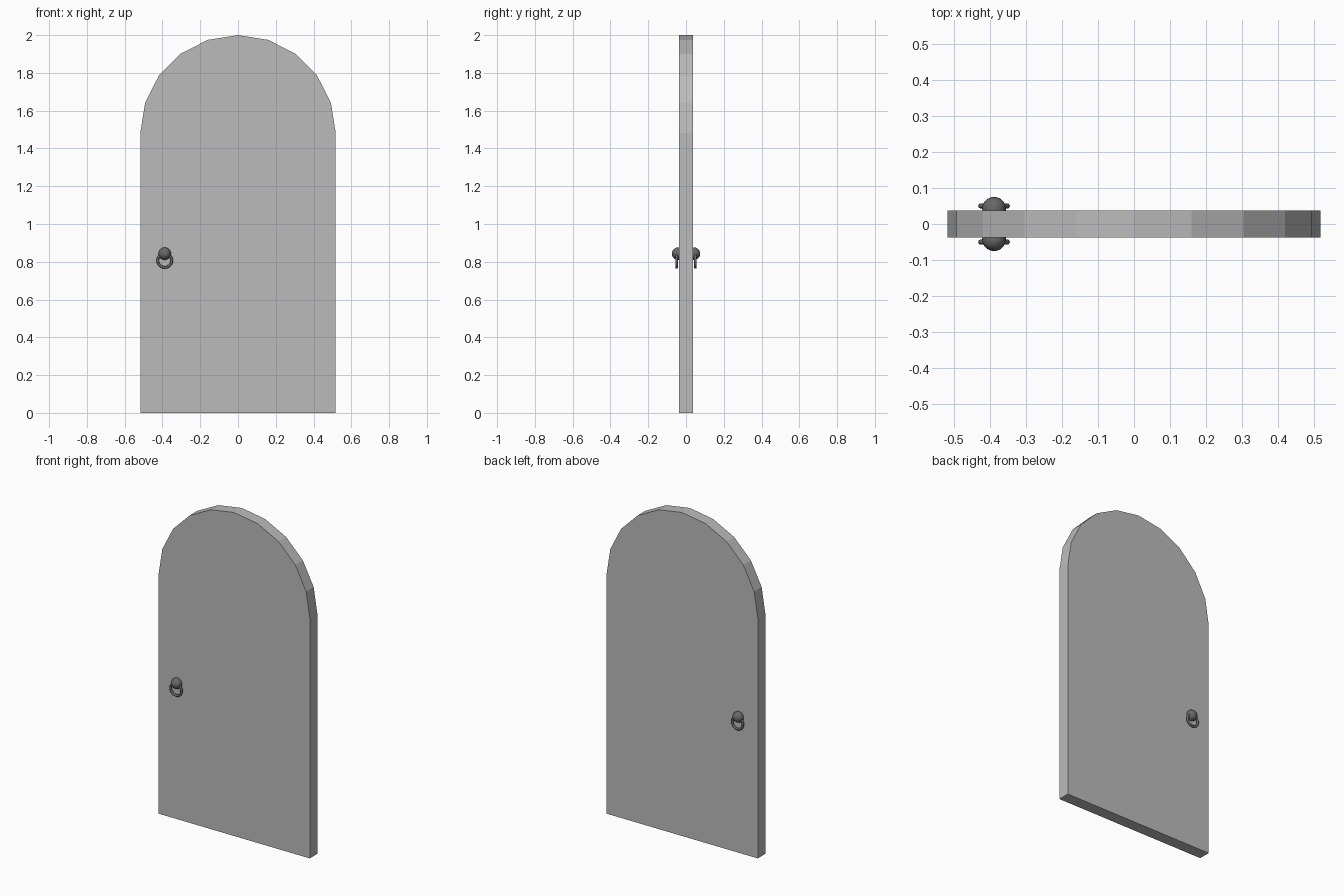
import bpy, bmesh, math

if "Cube" in bpy.data.objects:
    bpy.data.objects.remove(bpy.data.objects["Cube"])

def material(name, v):
    m = bpy.data.materials.new(name)
    m.diffuse_color = (v, v, v, 1)
    m.use_nodes = True
    m.node_tree.nodes["Principled BSDF"].inputs["Base Color"].default_value = m.diffuse_color
    return m

wood = material("light_grey", 0.5)
iron = material("dark_grey", 0.14)

# Door slab: straight sides with a ten-segment round arch
R, SPRING, HALF = 0.517, 1.483, 0.037
profile = [(-R, 0), (R, 0)]
for i in range(11):
    a = math.pi * i / 10
    profile.append((R * math.cos(a), SPRING + R * math.sin(a)))
bm = bmesh.new()
face = bm.faces.new([bm.verts.new((x, -HALF, z)) for x, z in profile])
ext = bmesh.ops.extrude_face_region(bm, geom=[face])
for v in ext["geom"]:
    if isinstance(v, bmesh.types.BMVert):
        v.co.y = HALF
bmesh.ops.recalc_face_normals(bm, faces=bm.faces)
mesh = bpy.data.meshes.new("door")
bm.to_mesh(mesh)
bm.free()
mesh.materials.append(wood)
bpy.context.collection.objects.link(bpy.data.objects.new("door", mesh))

# Round knob and hanging ring pull on both faces
X = -0.388
for side, tag in ((-1, "front"), (1, "back")):
    bpy.ops.mesh.primitive_uv_sphere_add(segments=24, ring_count=12, radius=0.033,
                                         location=(X, side * 0.042, 0.843))
    knob = bpy.context.object
    knob.name = tag + "_knob"
    bpy.ops.mesh.primitive_torus_add(major_segments=24, minor_segments=10,
                                     major_radius=0.037, minor_radius=0.007,
                                     location=(X, side * 0.050, 0.807),
                                     rotation=(math.pi / 2, 0, 0))
    ring = bpy.context.object
    ring.name = tag + "_ring_pull"
    for o in (knob, ring):
        o.data.materials.append(iron)
        o.data.polygons.foreach_set("use_smooth", [True] * len(o.data.polygons))
